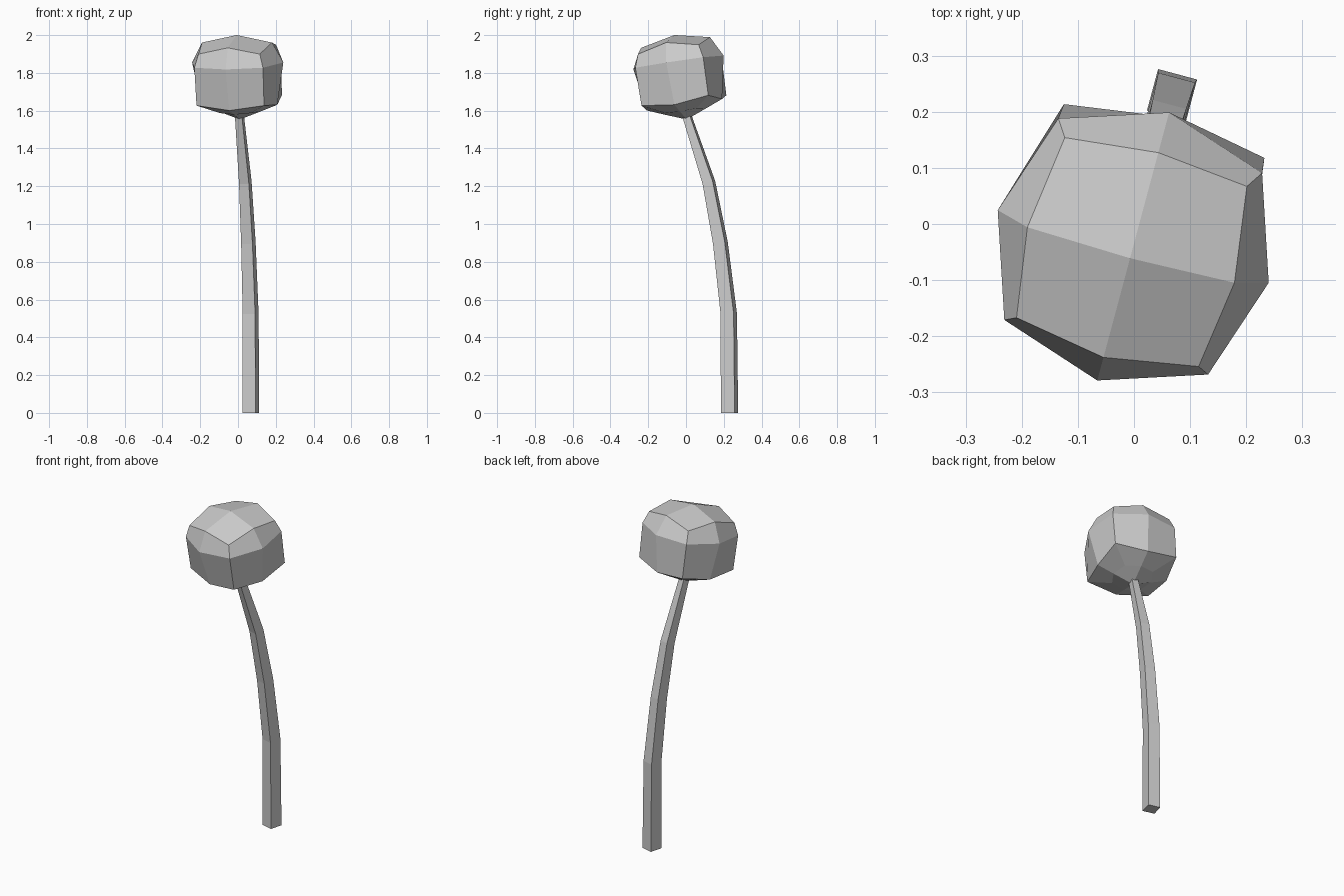
import bpy, bmesh
from math import radians
from mathutils import Matrix, Vector

if "Cube" in bpy.data.objects:
    bpy.data.objects.remove(bpy.data.objects["Cube"])

TURN = Matrix.Rotation(radians(-15), 4, 'Z')


def finish(name, bm, matrix):
    bm.transform(matrix)
    bmesh.ops.recalc_face_normals(bm, faces=bm.faces)
    mesh = bpy.data.meshes.new(name)
    bm.to_mesh(mesh)
    bm.free()
    obj = bpy.data.objects.new(name, mesh)
    bpy.context.collection.objects.link(obj)
    return obj


def bridge(bm, a, b):
    n = len(a)
    for i in range(n):
        bm.faces.new((a[i], a[(i + 1) % n], b[(i + 1) % n], b[i]))


# Rounded boxy head: rings of (corner half, corner height, edge half, edge height)
SIGNS = [(-1, -1), (0, -1), (1, -1), (1, 0), (1, 1), (0, 1), (-1, 1), (-1, 0)]
RINGS = [(.085, -.258, .115, -.262),
         (.185, -.203, .208, -.226),
         (.188, 0, .25, 0),
         (.168, .070, .191, .107)]
bm = bmesh.new()
rings = []
for ch, cz, eh, ez in RINGS:
    ring = []
    for sx, sy in SIGNS:
        h, z = (ch, cz) if sx and sy else (eh, ez)
        ring.append(bm.verts.new((sx * h, sy * h, z)))
    rings.append(ring)
for a, b in zip(rings, rings[1:]):
    bridge(bm, a, b)
# Caps of four quads around a centre point
for ring, z in ((rings[0], -.305), (rings[-1], .147)):
    tip = bm.verts.new((0, 0, z))
    for i in (0, 2, 4, 6):
        bm.faces.new((ring[i - 1], ring[i], ring[i + 1], tip))
tilt = Matrix.Rotation(radians(8.5), 4, 'X')
finish("head", bm, TURN @ Matrix.Translation((.009, -.039, 1.855)) @ tilt)

# Square tapered stem bending toward the front: (depth, height, half width, lean)
STEM = [(.240, 0, .036, 0),
        (.236, .525, .034, 4),
        (.190, .90, .031, 9),
        (.127, 1.22, .027, 15),
        (.004, 1.58, .019, 18)]
bm = bmesh.new()
rings = []
for y, z, h, lean in STEM:
    rot = Matrix.Rotation(radians(lean), 3, 'X')
    rings.append([bm.verts.new(Vector((.006, y, z)) + rot @ Vector((sx * h, sy * h * 1.05, 0)))
                  for sx, sy in SIGNS[::2]])
for a, b in zip(rings, rings[1:]):
    bridge(bm, a, b)
bm.faces.new(rings[0])
bm.faces.new(rings[-1])
finish("stem", bm, TURN)
